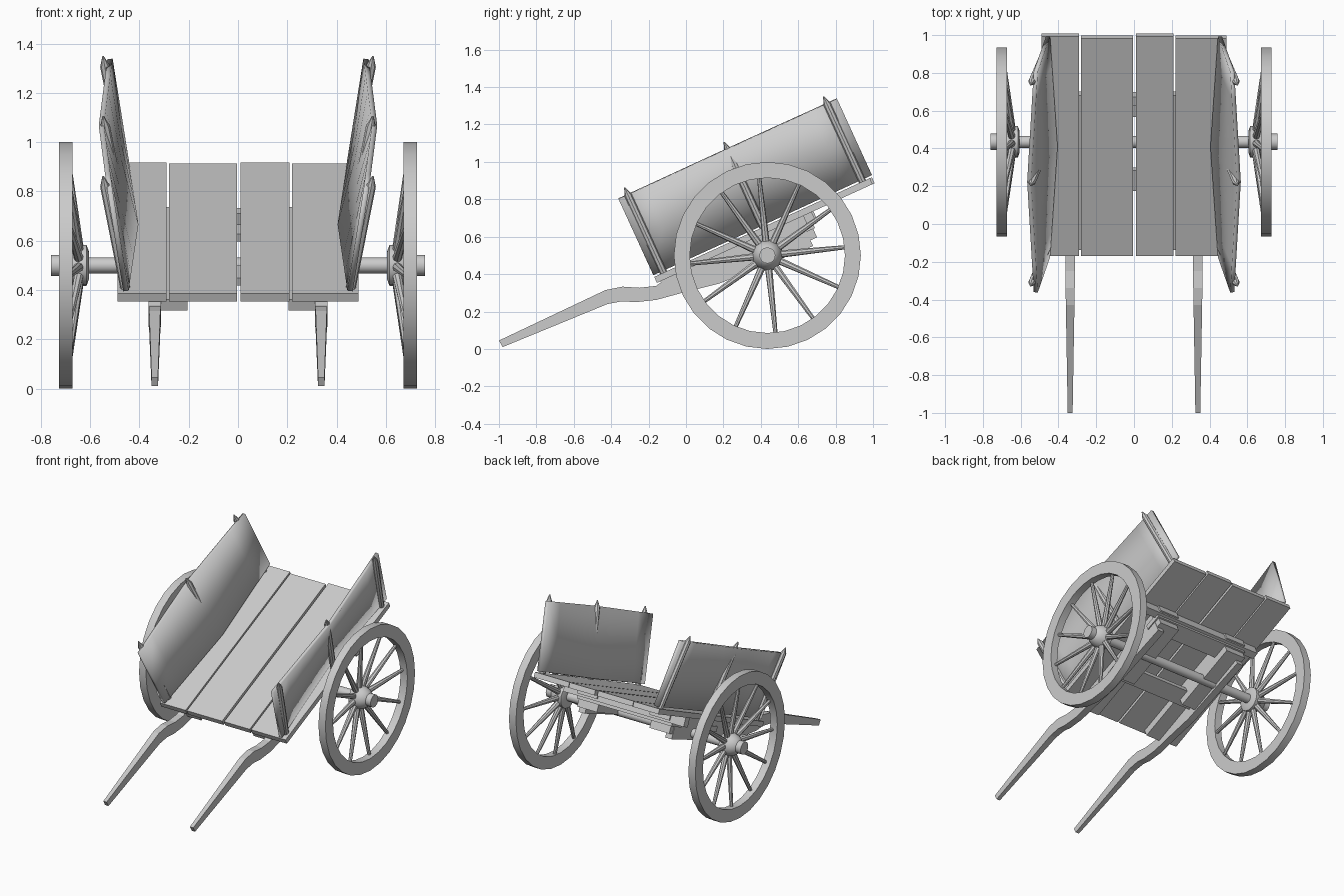
import bpy, bmesh, math
from mathutils import Matrix, Vector

if "Cube" in bpy.data.objects:
    bpy.data.objects.remove(bpy.data.objects["Cube"])

grey = bpy.data.materials.new("weathered_grey")
grey.use_nodes = True
COLOUR = (0.6, 0.6, 0.6, 1)
grey.diffuse_color = COLOUR
grey.node_tree.nodes["Principled BSDF"].inputs["Base Color"].default_value = COLOUR

# Tilted frame of the bed: y runs rearward along it, z is square to it
TILT = math.radians(24.6)
BED = Matrix.Translation((0, -0.17, 0.385)) @ Matrix.Rotation(TILT, 4, 'X')
LENGTH, HEIGHT = 1.28, 0.46
AXLE = Vector((0, 0.435, 0.5))


def finish(name, bm, matrix=Matrix(), smooth=False):
    bmesh.ops.transform(bm, matrix=matrix, verts=bm.verts)
    bmesh.ops.recalc_face_normals(bm, faces=bm.faces)
    mesh = bpy.data.meshes.new(name)
    bm.to_mesh(mesh)
    bm.free()
    mesh.materials.append(grey)
    obj = bpy.data.objects.new(name, mesh)
    bpy.context.collection.objects.link(obj)
    if smooth:
        bpy.ops.object.select_all(action='DESELECT')
        obj.select_set(True)
        bpy.context.view_layer.objects.active = obj
        bpy.ops.object.shade_smooth_by_angle(angle=math.radians(35))
    return obj


def box(name, x, y, z, matrix=BED):
    bm = bmesh.new()
    bmesh.ops.create_cube(bm, size=1)
    for v in bm.verts:
        v.co = [r[0] if c < 0 else r[1] for c, r in zip(v.co, (x, y, z))]
    return finish(name, bm, matrix)


def lathe(bm, profile, sides, start, direction, closed=False):
    """Rings of (distance along direction, radius), bridged and capped."""
    turn = Vector((0, 0, 1)).rotation_difference(direction).to_matrix()
    rings = []
    for d, r in profile:
        ring = []
        for i in range(sides):
            a = math.tau * i / sides
            ring.append(bm.verts.new(start + turn @ Vector((r * math.cos(a), r * math.sin(a), d))))
        rings.append(ring)
    pairs = list(zip(rings, rings[1:]))
    if closed:
        pairs.append((rings[-1], rings[0]))
    else:
        bm.faces.new(rings[0])
        bm.faces.new(rings[-1])
    for a, b in pairs:
        for i in range(sides):
            j = (i + 1) % sides
            bm.faces.new((a[i], a[j], b[j], b[i]))


# Floor planks
for i, (a, b) in enumerate([(-0.49, -0.29), (-0.28, -0.005), (0.01, 0.21), (0.22, 0.49)]):
    back = LENGTH - 0.012 * (i % 2)
    box(f"floor_plank_{i + 1}", (a, b), (0, back), (-0.035, 0))

# Cross members under the floor
box("rear_cross_beam", (-0.47, 0.47), (0.86, 0.91), (-0.1, -0.035))
for name, s in (("front_cross_slat", 0.4), ("rear_cross_slat", 0.83)):
    box(name, (-0.37, 0.37), (s - 0.06, s + 0.06), (-0.12, -0.085))

# Axle
bm = bmesh.new()
lathe(bm, [(-0.64, 0.032), (0.64, 0.032)], 16, AXLE, Vector((1, 0, 0)))
finish("axle", bm, smooth=True)

SHAFT = [(-1, 0.045), (-0.43, 0.315), (-0.34, 0.333), (-0.25, 0.327), (-0.16, 0.337),
         (-0.1, 0.38), (0.61, 0.7), (0.68, 0.55), (0.18, 0.35), (-0.02, 0.3),
         (-0.16, 0.262), (-0.27, 0.25), (-0.34, 0.255), (-0.42, 0.24), (-0.98, 0.01)]

for side, sx in (("right", -1), ("left", 1)):
    out = Vector((sx, 0, 0))

    # Curved pulling shaft, tapering to the grip
    bm = bmesh.new()
    rows = []
    for e in (-1, 1):
        row = []
        for y, z in SHAFT:
            half = 0.013 + 0.012 * min(1, (y + 1) / 0.7)
            row.append(bm.verts.new((sx * 0.338 + e * half, y, z)))
        rows.append(row)
        bm.faces.new(row)
    for i in range(len(SHAFT)):
        j = (i + 1) % len(SHAFT)
        bm.faces.new((rows[0][i], rows[0][j], rows[1][j], rows[1][i]))
    finish(side + "_shaft", bm)

    # Wide bearer beside the shaft
    inner, outer = sorted((sx * 0.205, sx * 0.36))
    box(side + "_bearer", (inner, outer), (0.02, 0.92), (-0.085, -0.035))
    box(side + "_axle_block", (inner, outer), (0.38, 0.88), (-0.17, -0.085))

    # Leaning side panel, warped outward at mid length
    bm = bmesh.new()
    cols = []
    for i in range(9):
        t = i / 8
        warp = 1 - abs(2 * t - 1)
        low, high = 0.455 - 0.04 * warp, 0.52 + 0.035 * warp
        cols.append([bm.verts.new((sx * (low + (high - low) * k / 2), t * 1.285, 0.012 + (HEIGHT - 0.012) * k / 2))
                     for k in range(3)])
    for a, b in zip(cols, cols[1:]):
        for k in range(2):
            bm.faces.new((a[k], b[k], b[k + 1], a[k + 1]))
    panel = finish(side + "_side_panel", bm, BED, smooth=True)
    solid = panel.modifiers.new("thickness", 'SOLIDIFY')
    solid.thickness = 0.022
    solid.offset = 0

    # Pointed stakes holding the panel
    for name, s in (("front", 0.055), ("middle", 0.64), ("rear", 1.225)):
        bm = bmesh.new()
        foot, tip = Vector((sx * 0.458, s, 0)), Vector((sx * 0.548, s, 0.5))
        n = (tip - foot).length
        lathe(bm, [(0, 0.02), (n - 0.045, 0.02), (n, 0.003)], 8, foot, (tip - foot).normalized())
        finish(f"{side}_{name}_stake", bm, BED, smooth=True)

    # Wheel rim
    centre = AXLE + out * 0.7
    bm = bmesh.new()
    lathe(bm, [(-0.027, 0.415), (-0.027, 0.5), (0.027, 0.5), (0.027, 0.415)], 28, centre, out, True)
    finish(side + "_wheel_rim", bm, smooth=True)

    # Hub
    bm = bmesh.new()
    lathe(bm, [(0.605, 0.055), (0.615, 0.083), (0.645, 0.083), (0.69, 0.068), (0.715, 0.05),
               (0.72, 0.043), (0.76, 0.043)], 16, AXLE, out)
    finish(side + "_hub", bm, smooth=True)

    # Dished spokes
    bm = bmesh.new()
    for i in range(12):
        a = math.radians(6 + 30 * i)
        ray = Vector((0, math.cos(a), math.sin(a)))
        start, end = AXLE + out * 0.645 + ray * 0.06, AXLE + out * 0.69 + ray * 0.425
        n = (end - start).length
        lathe(bm, [(0, 0.02), (n, 0.011)], 8, start, (end - start).normalized())
    finish(side + "_spokes", bm, smooth=True)
